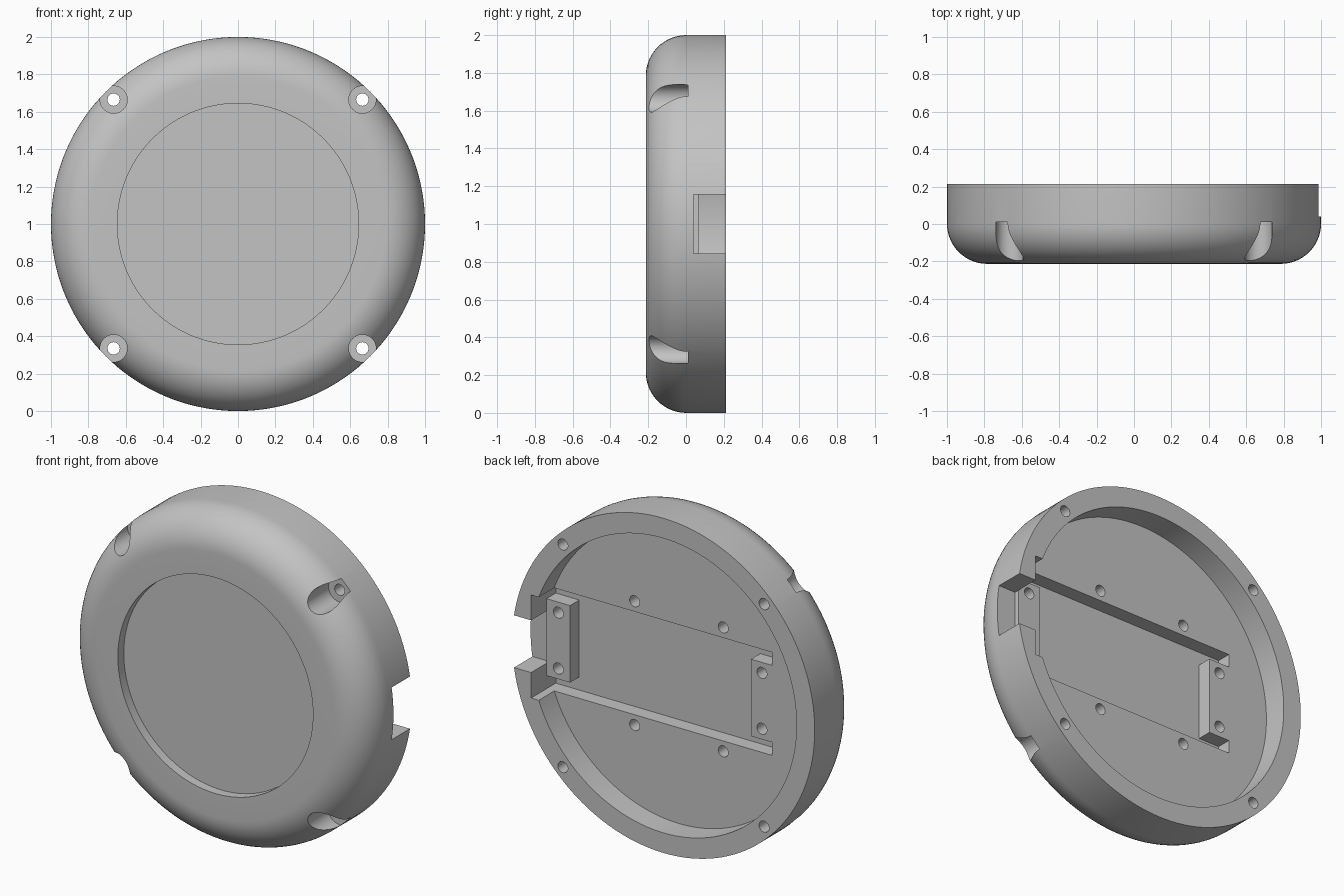
import bpy, bmesh, math
from mathutils import Matrix, Vector

if "Cube" in bpy.data.objects:
    bpy.data.objects.remove(bpy.data.objects["Cube"], do_unlink=True)

HALF = 0.213          # half thickness along y
FLOOR = 0.067         # floor of the rear cavity
POCKET = -0.02        # floor of the rear pocket
FILLET = 0.215
CENTRE = Vector((0, 0, 1))

grey = bpy.data.materials.new("plain grey")
grey.use_nodes = True
colour = (0.55, 0.55, 0.55, 1)
grey.diffuse_color = colour
grey.node_tree.nodes["Principled BSDF"].inputs["Base Color"].default_value = colour


def finish(name, bm):
    bmesh.ops.recalc_face_normals(bm, faces=bm.faces)
    mesh = bpy.data.meshes.new(name)
    bm.to_mesh(mesh)
    bm.free()
    mesh.materials.append(grey)
    obj = bpy.data.objects.new(name, mesh)
    bpy.context.collection.objects.link(obj)
    return obj


def lathe(name, profile, steps):
    """Turn a (radius, y) profile around the y axis of the disc."""
    bm = bmesh.new()
    verts = [bm.verts.new((r, y, 1)) for r, y in profile]
    edges = [bm.edges.new(pair) for pair in zip(verts, verts[1:])]
    bmesh.ops.spin(bm, geom=verts + edges, cent=CENTRE, axis=(0, 1, 0),
                   angle=math.tau, steps=steps)
    bmesh.ops.remove_doubles(bm, verts=bm.verts, dist=0.0001)
    return finish(name, bm)


def prism(name, outline, y0, y1):
    """Extrude an (x, height from centre) outline from y0 to y1."""
    bm = bmesh.new()
    face = bm.faces.new([bm.verts.new((x, y0, 1 + h)) for x, h in outline])
    top = bmesh.ops.extrude_face_region(bm, geom=[face])["geom"]
    moved = [v for v in top if isinstance(v, bmesh.types.BMVert)]
    bmesh.ops.translate(bm, verts=moved, vec=(0, y1 - y0, 0))
    return finish(name, bm)


def box(name, x0, x1, h, y0, y1):
    return prism(name, [(x0, -h), (x1, -h), (x1, h), (x0, h)], y0, y1)


def rod(name, x, h, radius, y0, y1, sides=32):
    bm = bmesh.new()
    place = Matrix.Translation((x, (y0 + y1) / 2, 1 + h)) @ Matrix.Rotation(math.pi / 2, 4, "X")
    bmesh.ops.create_cone(bm, cap_ends=True, segments=sides, radius1=radius,
                          radius2=radius, depth=y1 - y0, matrix=place)
    return finish(name, bm)


# Round housing: front recess, filleted shoulder, straight wall, rear cavity
shoulder = []
for i in range(15):
    a = math.pi / 2 * i / 14
    shoulder.append((1 - FILLET + FILLET * math.sin(a),
                     -HALF + FILLET - FILLET * math.cos(a)))
recess = -HALF + 0.056
housing = lathe("housing", [(0, recess), (0.645, recess), (0.645, -HALF)] + shoulder
                + [(1, HALF), (0.88, HALF), (0.88, FLOOR), (0, FLOOR)], 144)

cutters = []

# Rear pocket, leaving a mounting block at each end
left, right, tall, low = -0.615, 0.875, 0.308, 0.23
block_l, block_r = -0.477, 0.72
half = [(left, low), (left, tall), (right, tall), (right, low), (block_r, low)]
outline = ([(block_l, low)] + half + [(x, -h) for x, h in reversed(half)]
           + [(block_l, -low)])
cutters.append(box("rim_relief", block_r, right, tall, FLOOR, 0.4))
cutters.append(prism("pocket", outline, POCKET, 0.4))

# Cable notch through the side wall
cutters.append(box("side_notch", right - 0.001, 1.1, 0.156, 0.04, 0.4))

# Corner screw holes with front counterbores
for sx in (-1, 1):
    for sz in (-1, 1):
        x, h = 0.665 * sx, 0.665 * sz
        cutters.append(rod("counterbore", x, h, 0.073, -0.4, 0.01, 48))
        cutters.append(rod("screw_hole", x, h, 0.033, -0.1, 0.4))
        # Blind holes on the floor beside the pocket
        cutters.append(rod("floor_hole", 0.293 * sx, 0.37 * sz, 0.033, FLOOR - 0.12, 0.15))

# Blind holes in the two mounting blocks
for x in (-0.549, 0.797):
    for h in (-0.167, 0.167):
        cutters.append(rod("block_hole", x, h, 0.033, FLOOR - 0.12, 0.15))

for cutter in cutters:
    cutter.hide_render = True
    mod = housing.modifiers.new(cutter.name, "BOOLEAN")
    mod.operation = "DIFFERENCE"
    mod.solver = "EXACT"
    mod.object = cutter

# Bake the cuts, drop the cutters and shade
graph = bpy.context.evaluated_depsgraph_get()
baked = bpy.data.meshes.new_from_object(housing.evaluated_get(graph))
housing.modifiers.clear()
housing.data = baked
for cutter in cutters:
    bpy.data.objects.remove(cutter, do_unlink=True)
baked.materials.clear()
baked.materials.append(grey)
for face in baked.polygons:
    face.material_index = 0

bpy.ops.object.select_all(action="DESELECT")
housing.select_set(True)
bpy.context.view_layer.objects.active = housing
bpy.ops.object.shade_smooth_by_angle(angle=math.radians(30))
